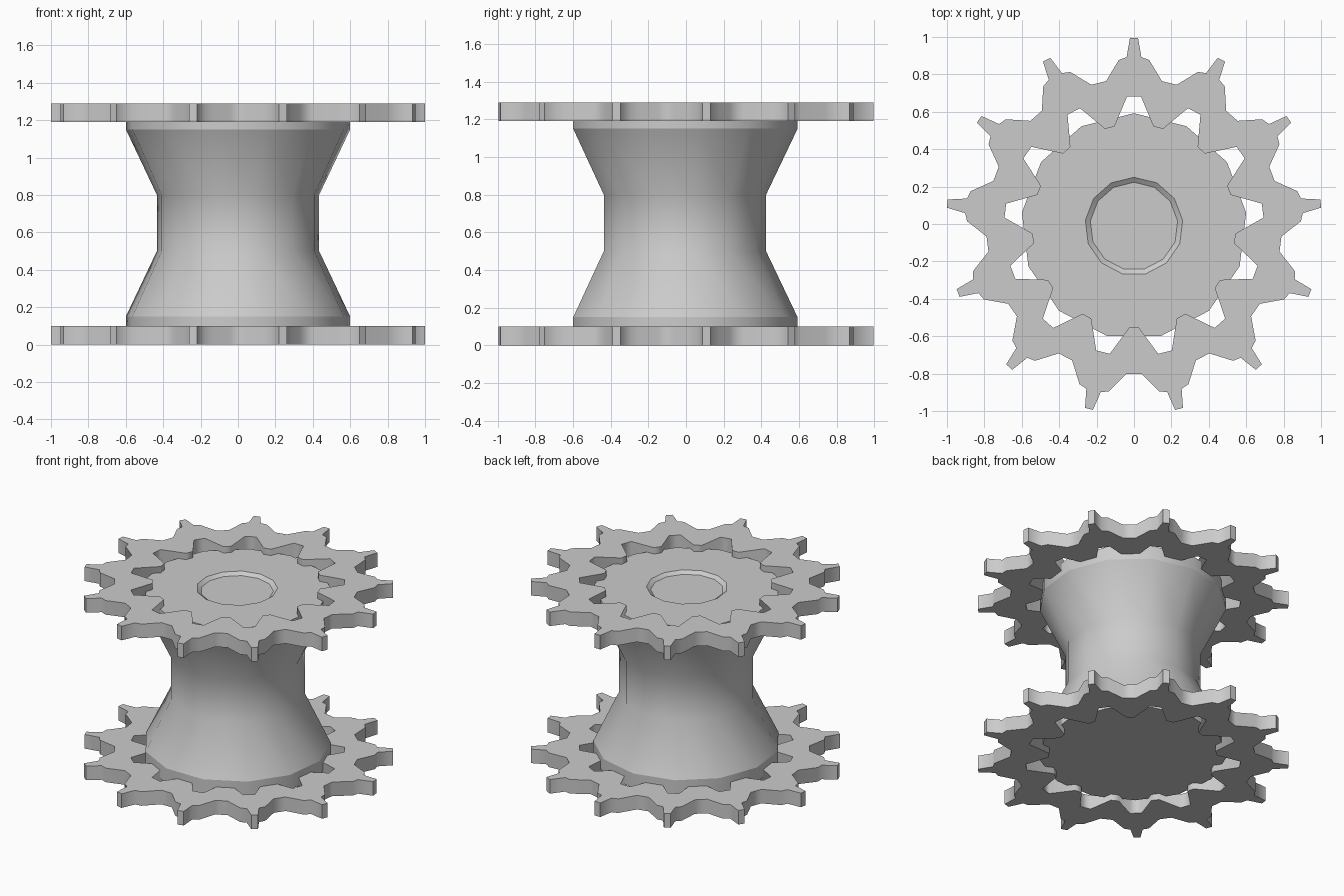
import bpy, bmesh, math

if "Cube" in bpy.data.objects:
    bpy.data.objects.remove(bpy.data.objects["Cube"])

N = 13                      # teeth, and sides of the hub
STEP = 2 * math.pi / N
Y0 = -0.012                 # shift that centres the odd-sided outline
THICK = 0.1
TOP = 1.29


def polar(r, a, z):
    # angle measured from +y
    return (r * math.sin(a), r * math.cos(a) + Y0, z)


def finish(bm, name, smooth):
    bmesh.ops.recalc_face_normals(bm, faces=bm.faces)
    mesh = bpy.data.meshes.new(name)
    bm.to_mesh(mesh)
    bm.free()
    ob = bpy.data.objects.new(name, mesh)
    bpy.context.collection.objects.link(ob)
    bpy.context.view_layer.objects.active = ob
    ob.select_set(True)
    bpy.ops.object.shade_smooth_by_angle(angle=math.radians(smooth))
    ob.select_set(False)
    return ob


# Half of one tooth as (radius, degrees from tooth centre), mirrored below
OUTER_HALF = [(0.79, 10.9), (0.893, 5.2), (0.905, 2.5), (1.006, 1.25)]
INNER_HALF = [(0.543, 11.1), (0.694, 3.1)]


def mirrored(half):
    return [(r, -a) for r, a in half] + [(r, a) for r, a in reversed(half)]


def toothed_ring(name, z):
    bm = bmesh.new()
    teeth = []
    for i in range(N):
        loops = []
        for half in (OUTER_HALF, INNER_HALF):
            loops.append([bm.verts.new(polar(r, i * STEP + math.radians(a), z))
                          for r, a in mirrored(half)])
        teeth.append(loops)
    for i, (o, n) in enumerate(teeth):
        o2, n2 = teeth[(i + 1) % N]
        bm.faces.new([o[0], o[1], o[2], n[1], n[0]])
        bm.faces.new([o[2], o[3], o[4], o[5], n[2], n[1]])
        bm.faces.new([o[5], o[6], o[7], n[3], n[2]])
        bm.faces.new([o[7], o2[0], n2[0], n[3]])
    ext = bmesh.ops.extrude_face_region(bm, geom=bm.faces[:])
    moved = [g for g in ext["geom"] if isinstance(g, bmesh.types.BMVert)]
    bmesh.ops.translate(bm, verts=moved, vec=(0, 0, THICK))
    return finish(bm, name, 80)


# Waisted hub, its ends set halfway into the rings, with a shallow recess on top
def hub():
    top = TOP - 0.045
    profile = [(0.604, 0.045), (0.604, 0.15), (0.437, 0.5), (0.437, 0.8),
               (0.604, 1.15), (0.604, top), (0.262, top), (0.235, top - 0.02)]
    bm = bmesh.new()
    rings = [[bm.verts.new(polar(r, i * STEP, z)) for i in range(N)]
             for r, z in profile]
    for a, b in zip(rings, rings[1:]):
        for i in range(N):
            j = (i + 1) % N
            bm.faces.new([a[i], a[j], b[j], b[i]])
    bm.faces.new(rings[0])
    bm.faces.new(rings[-1])
    # crisp rims where the straight bands meet the flares
    for ring in (rings[1], rings[4]):
        for i in range(N):
            bm.edges.get((ring[i], ring[(i + 1) % N])).smooth = False
    return finish(bm, "hub", 30)


toothed_ring("lower_toothed_ring", 0)
toothed_ring("upper_toothed_ring", TOP - THICK)
hub()
